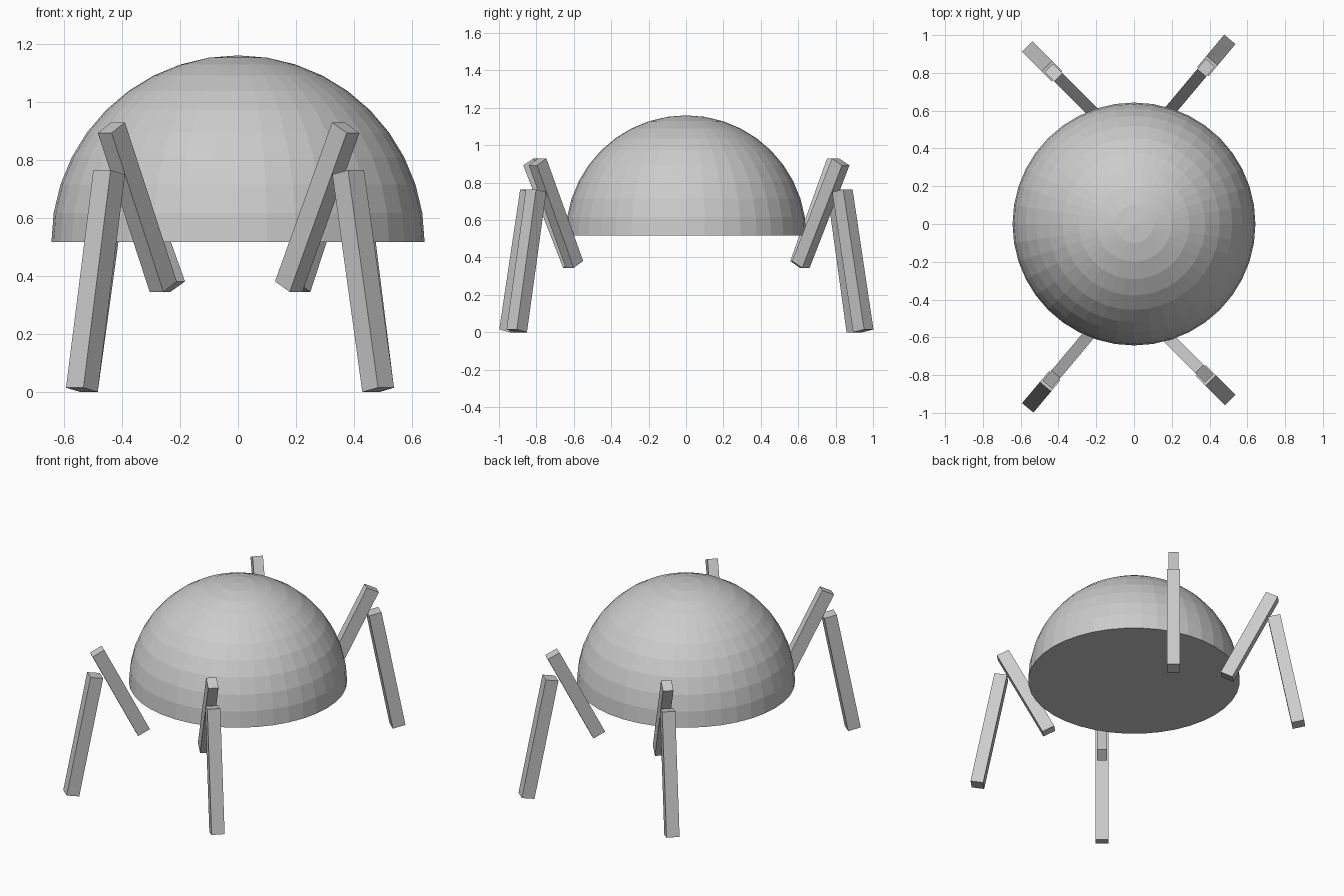
import bpy
import bmesh
from math import radians, cos, sin
from mathutils import Vector, Matrix

if "Cube" in bpy.data.objects:
    bpy.data.objects.remove(bpy.data.objects["Cube"])

DOME_R, DOME_Z = 0.643, 0.517


def make_object(name, bm):
    bmesh.ops.recalc_face_normals(bm, faces=bm.faces)
    mesh = bpy.data.meshes.new(name)
    bm.to_mesh(mesh)
    bm.free()
    obj = bpy.data.objects.new(name, mesh)
    bpy.context.collection.objects.link(obj)
    return obj


def beam(name, start, end, width, depth, heading):
    """Square-cut bar between two points; width runs sideways to the heading."""
    axis = (end - start).normalized()
    side = Vector((-sin(heading), cos(heading), 0))
    out = side.cross(axis).normalized()
    frame = Matrix((out * depth, side * width, axis * (end - start).length)).transposed().to_4x4()
    bm = bmesh.new()
    bmesh.ops.create_cube(bm, size=1, matrix=Matrix.Translation((start + end) / 2) @ frame)
    return make_object(name, bm)


# Domed body: upper half of a faceted sphere with a flat closed base
bm = bmesh.new()
bmesh.ops.create_uvsphere(bm, u_segments=40, v_segments=20, radius=DOME_R)
cut = bmesh.ops.bisect_plane(bm, geom=bm.verts[:] + bm.edges[:] + bm.faces[:], dist=1e-4,
                             plane_co=(0, 0, 0), plane_no=(0, 0, 1), clear_inner=True)
bmesh.ops.contextual_create(bm, geom=[e for e in bm.edges if e.is_boundary])
bmesh.ops.translate(bm, verts=bm.verts, vec=(0, 0, DOME_Z))
make_object("dome_body", bm)

# Four two-part legs: foot position and outward heading
legs = {
    "back_right": (0.483, 0.948, 50),
    "back_left": (-0.538, 0.913, 135),
    "front_left": (-0.538, -0.944, 230),
    "front_right": (0.483, -0.905, 315),
}
for name, (x, y, angle) in legs.items():
    heading = radians(angle)

    def point(offset, z):
        return Vector((x + offset * cos(heading), y + offset * sin(heading), z))

    beam(name + "_upper_leg", point(-0.436, 0.363), point(-0.158, 0.911), 0.062, 0.08, heading)
    beam(name + "_lower_leg", point(0, 0.0075), point(-0.146, 0.757), 0.078, 0.078, heading)
